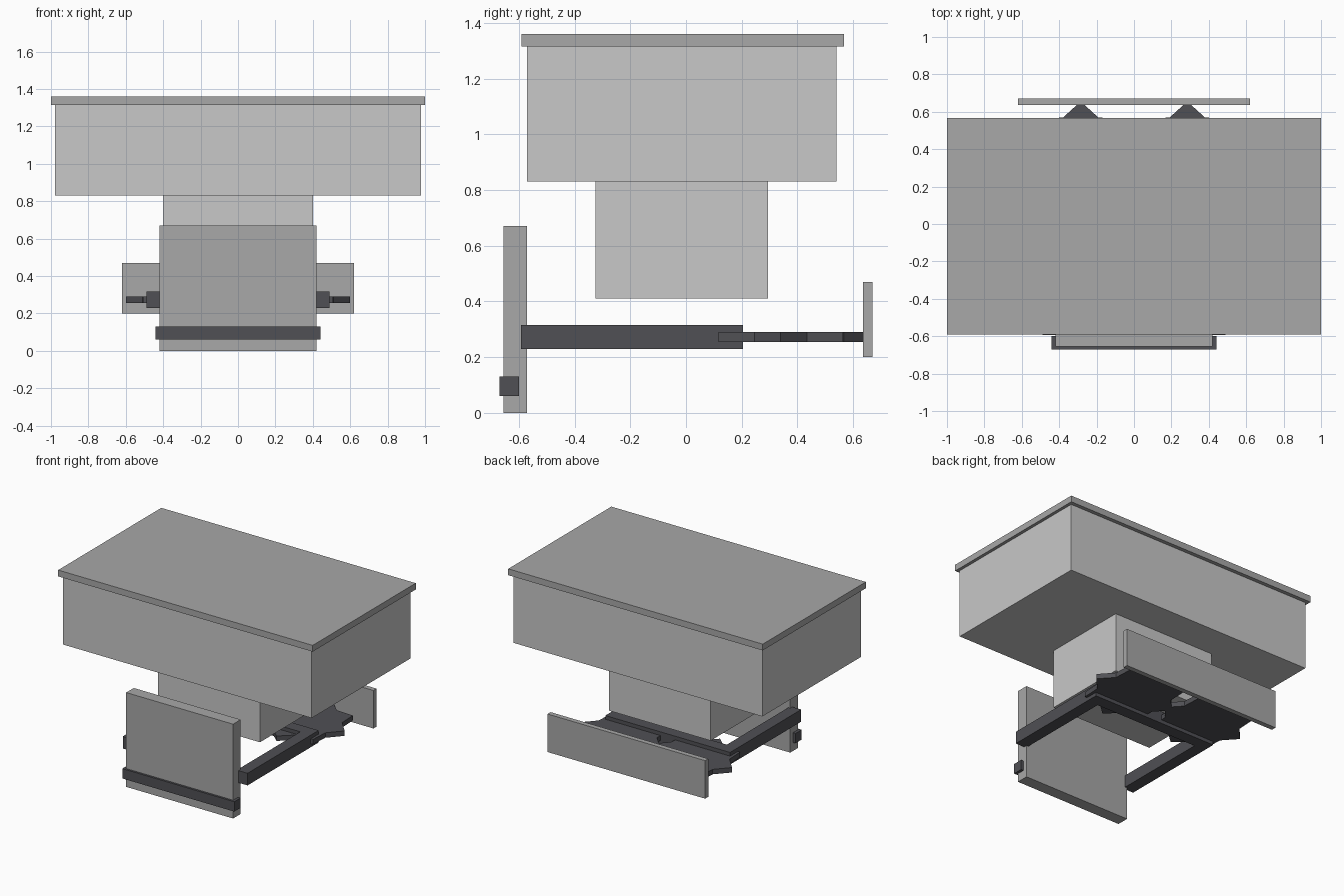
import bpy, bmesh, math

cube = bpy.data.objects.get("Cube")
if cube:
    bpy.data.objects.remove(cube, do_unlink=True)


def material(name, r, g, b):
    m = bpy.data.materials.new(name)
    m.use_nodes = True
    m.diffuse_color = (r, g, b, 1)
    m.node_tree.nodes["Principled BSDF"].inputs["Base Color"].default_value = (r, g, b, 1)
    return m


LIGHT = material("light_grey", 0.578, 0.578, 0.578)
MID = material("mid_grey", 0.392, 0.392, 0.392)
DARK = material("dark_grey", 0.08, 0.08, 0.09)


def finish(name, bm, mat):
    bmesh.ops.recalc_face_normals(bm, faces=bm.faces[:])
    mesh = bpy.data.meshes.new(name)
    bm.to_mesh(mesh)
    bm.free()
    mesh.materials.append(mat)
    obj = bpy.data.objects.new(name, mesh)
    bpy.context.collection.objects.link(obj)
    return obj


def box(name, mat, x, y, z):
    """Box from (min, max) pairs along each axis."""
    bm = bmesh.new()
    bmesh.ops.create_cube(bm, size=1)
    for v in bm.verts:
        for i, (lo, hi) in enumerate((x, y, z)):
            v.co[i] = lo if v.co[i] < 0 else hi
    return finish(name, bm, mat)


def star_wheel(name, mat, cx, cy, z, outer, inner, teeth=8):
    """Flat toothed wheel with pointed teeth."""
    bm = bmesh.new()
    ring = []
    for i in range(teeth * 2):
        a = math.pi * i / teeth
        r = inner if i % 2 else outer
        ring.append(bm.verts.new((cx + r * math.cos(a), cy + r * math.sin(a), z[0])))
    face = bm.faces.new(ring)
    top = bmesh.ops.extrude_face_region(bm, geom=[face])["geom"]
    for v in top:
        if isinstance(v, bmesh.types.BMVert):
            v.co.z = z[1]
    return finish(name, bm, mat)


# Upper housing with lid and central column
box("lid", MID, (-1, 1), (-0.59, 0.567), (1.315, 1.36))
box("housing", LIGHT, (-0.978, 0.978), (-0.57, 0.54), (0.83, 1.315))
box("column", LIGHT, (-0.4, 0.4), (-0.325, 0.295), (0.41, 0.83))

# Front panel with its cross strip, and rear panel
box("front_panel", MID, (-0.42, 0.42), (-0.655, -0.57), (0, 0.67))
box("front_strip", DARK, (-0.44, 0.44), (-0.67, -0.6), (0.06, 0.13))
box("rear_panel", MID, (-0.62, 0.62), (0.635, 0.67), (0.2, 0.47))

# U-shaped frame: crossbar and two arms, with a star wheel on each side
BAR_Z = (0.23, 0.316)
box("crossbar", DARK, (-0.49, 0.49), (0.12, 0.205), BAR_Z)
for side, s in (("left", 1), ("right", -1)):
    box(side + "_arm", DARK, sorted((s * 0.405, s * 0.49)), (-0.593, 0.12), BAR_Z)
    star_wheel(side + "_star_wheel", DARK, s * 0.285, 0.34, (0.255, 0.29), 0.315, 0.248)
